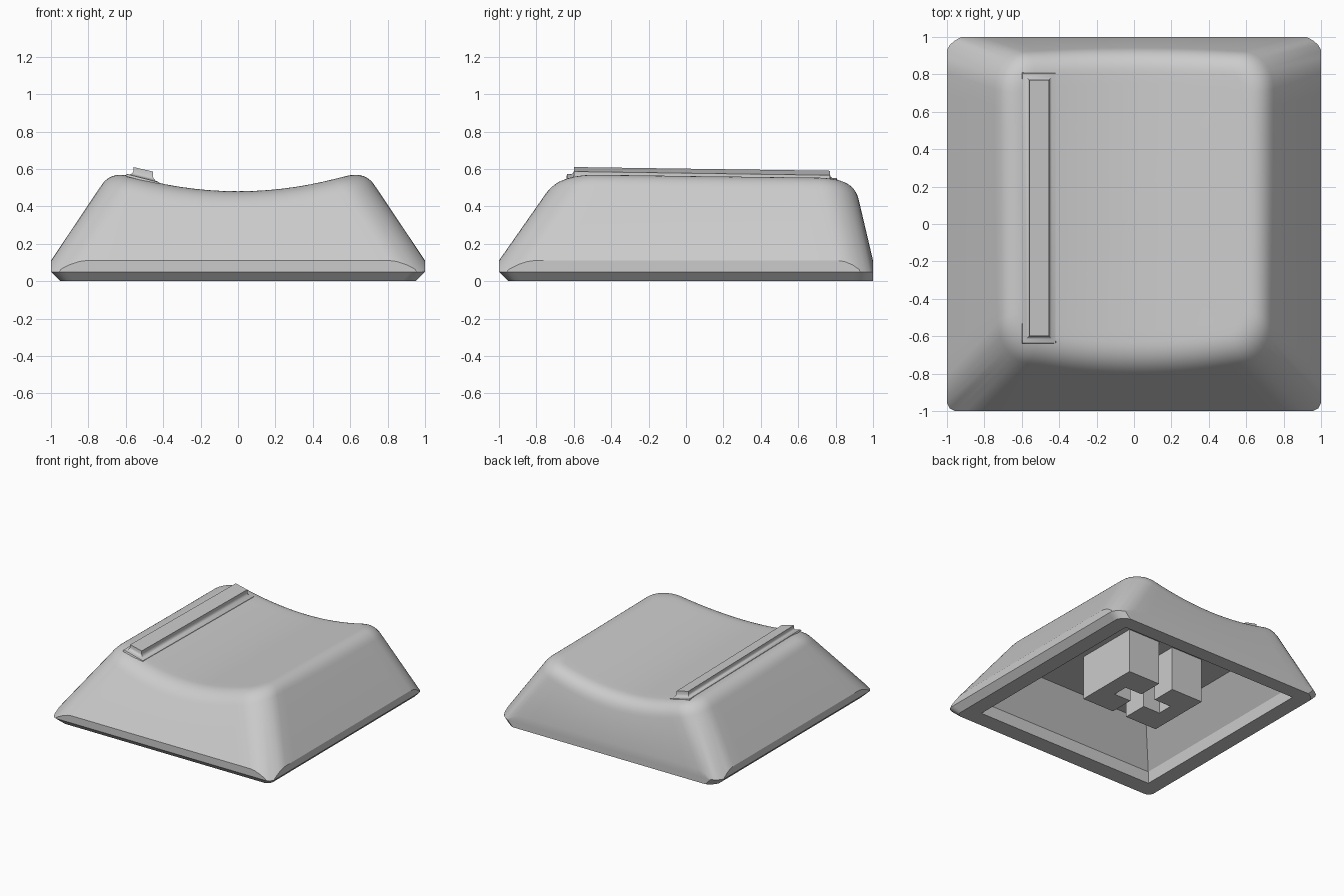
import bpy, bmesh, math
from mathutils import Vector

cube = bpy.data.objects.get("Cube")
if cube:
    bpy.data.objects.remove(cube)

grey = bpy.data.materials.new("plain_grey")
grey.use_nodes = True
grey.diffuse_color = (0.6, 0.6, 0.6, 1)
grey.node_tree.nodes["Principled BSDF"].inputs["Base Color"].default_value = (0.6, 0.6, 0.6, 1)

RADIUS, FILLET, ARC, SIDE = 0.19, 0.11, 8, 14
CREASE, LIP = 0.11, 0.05
MIDDLE = Vector((0, 0.08))


def finish(name, bm):
    bmesh.ops.recalc_face_normals(bm, faces=bm.faces)
    mesh = bpy.data.meshes.new(name)
    bm.to_mesh(mesh)
    bm.free()
    mesh.materials.append(grey)
    obj = bpy.data.objects.new(name, mesh)
    bpy.context.collection.objects.link(obj)
    return obj


def loft(bm, rings):
    """Skin a list of equal closed rings and return their vertices."""
    rows = [[bm.verts.new(p) for p in ring] for ring in rings]
    for a, b in zip(rows, rows[1:]):
        for i in range(len(a)):
            j = (i + 1) % len(a)
            bm.faces.new((a[i], a[j], b[j], b[i]))
    return rows


def smooth(obj, degrees):
    bpy.ops.object.select_all(action='DESELECT')
    obj.select_set(True)
    bpy.context.view_layer.objects.active = obj
    bpy.ops.object.shade_smooth_by_angle(angle=math.radians(degrees))


def scoop(x, y):
    """Height of the dished top surface."""
    return 0.48 + 0.25 * x * x - 0.0145 * (y + 0.6)


def outline(z, inset=0):
    """Rounded section of the tapered body, walls leaning in with height."""
    up = z - CREASE
    hx, front, back = 1 - 0.67 * up, -1 + 0.70 * up, 1 - 0.235 * up
    points = []
    corners = [(hx, back, 1, 1), (-hx, back, -1, 1), (-hx, front, -1, -1), (hx, front, 1, -1)]
    for q, (x, y, sx, sy) in enumerate(corners):
        centre = Vector((x - sx * RADIUS, y - sy * RADIUS))
        for k in range(ARC + 1):
            a = math.pi / 2 * (q + k / ARC)
            points.append(centre + (RADIUS - inset) * Vector((math.cos(a), math.sin(a))))
    full = []
    for i, p in enumerate(points):
        full.append(p)
        if i % (ARC + 1) == ARC:
            nxt = points[(i + 1) % len(points)]
            full += [p.lerp(nxt, s / SIDE) for s in range(1, SIDE)]
    return full


def clamp(p):
    return Vector((max(-1, min(1, p.x)), max(-1, min(1, p.y))))


def column(i):
    """One vertical strip of the shell from the bottom edge to the middle."""
    foot = clamp(outline(LIP)[i])
    pts = [(foot.x * 0.95, foot.y * (0.95 if foot.y < 0 else 1), 0), (*foot, LIP)]
    # height where the leaning wall meets the upright skirt
    lo, hi = LIP + 0.004, CREASE
    for _ in range(12):
        mid = (lo + hi) / 2
        p = outline(mid)[i]
        if max(abs(p.x), abs(p.y)) > 1:
            lo = mid
        else:
            hi = mid
    pts.append((*clamp(outline(hi)[i]), hi))
    # rim where the wall meets the dish, rounded over
    z = 0.55
    for _ in range(8):
        p = outline(z)[i]
        z = scoop(p.x, p.y)
    rim = Vector((*p, z))
    low = rim + (Vector(pts[-1]) - rim).normalized() * FILLET
    c = outline(z, FILLET)[i]
    inner = Vector((*c, scoop(*c)))
    for k in range(10):
        t = k / 9
        pts.append((1 - t) ** 2 * low + 2 * t * (1 - t) * rim + t * t * inner)
    for k in range(1, 12):
        d = MIDDLE.lerp(c, 1 - k / 12)
        pts.append((*d, scoop(*d)))
    return pts


# Outer shell with dished top
bm = bmesh.new()
columns = [column(i) for i in range(4 * (ARC + SIDE))]
rows = loft(bm, list(zip(*columns)))
bm.faces.new(rows[0])
tip = bm.verts.new((*MIDDLE, scoop(*MIDDLE)))
last = rows[-1]
for i in range(len(last)):
    bm.faces.new((last[i], last[(i + 1) % len(last)], tip))
shell = finish("cap_shell", bm)


def rect(x0, x1, y0, y1, heights):
    return [(x, y, h) for (x, y), h in zip(((x0, y0), (x1, y0), (x1, y1), (x0, y1)), heights)]


# Hollow underside: upright lip, then tapering walls
bm = bmesh.new()
rows = loft(bm, [rect(-0.82, 0.82, -0.81, 0.88, [-0.1] * 4),
                 rect(-0.82, 0.82, -0.81, 0.88, [0.1] * 4),
                 rect(-0.63, 0.63, -0.61, 0.81, [0.38] * 4)])
bm.faces.new(rows[0])
bm.faces.new(rows[-1])
cutter = finish("hollow_cutter", bm)
cutter.hide_render = True
cut = shell.modifiers.new("hollow", 'BOOLEAN')
cut.operation, cut.object, cut.solver = 'DIFFERENCE', cutter, 'EXACT'
bpy.context.view_layer.objects.active = shell
bpy.ops.object.modifier_apply(modifier="hollow")
bpy.data.objects.remove(cutter)
smooth(shell, 25)

# Two stem halves that leave a cross-shaped socket
half = [(0.065, -0.27), (0.355, -0.27), (0.355, 0.27), (0.065, 0.27),
        (0.065, 0.065), (0.22, 0.065), (0.22, -0.065), (0.065, -0.065)]
for name, side in (("stem_left", 1), ("stem_right", -1)):
    bm = bmesh.new()
    rows = loft(bm, [[(side * x, y + 0.1, z) for x, y in half] for z in (0.015, 0.4)])
    bm.faces.new(rows[0])
    bm.faces.new(rows[-1])
    finish(name, bm)

# Raised ridge with a flared foot
rings = []
for flare, lift in ((0.04, -0.01), (0.035, 0.003), (0.015, 0.008), (0.004, 0.018), (0, 0.028)):
    ring = rect(-0.56 - flare, -0.455 + flare, -0.6 - flare, 0.77 + flare, [0] * 4)
    rings.append([(x, y, scoop(x, y) + lift) for x, y, _ in ring])
rings.append([(x, y, (0.61 if x < -0.5 else 0.586) - 0.0145 * (y + 0.6)) for x, y, _ in rings[-1]])
bm = bmesh.new()
rows = loft(bm, rings)
bm.faces.new(rows[0])
bm.faces.new(rows[-1])
ridge = finish("top_ridge", bm)
smooth(ridge, 40)
